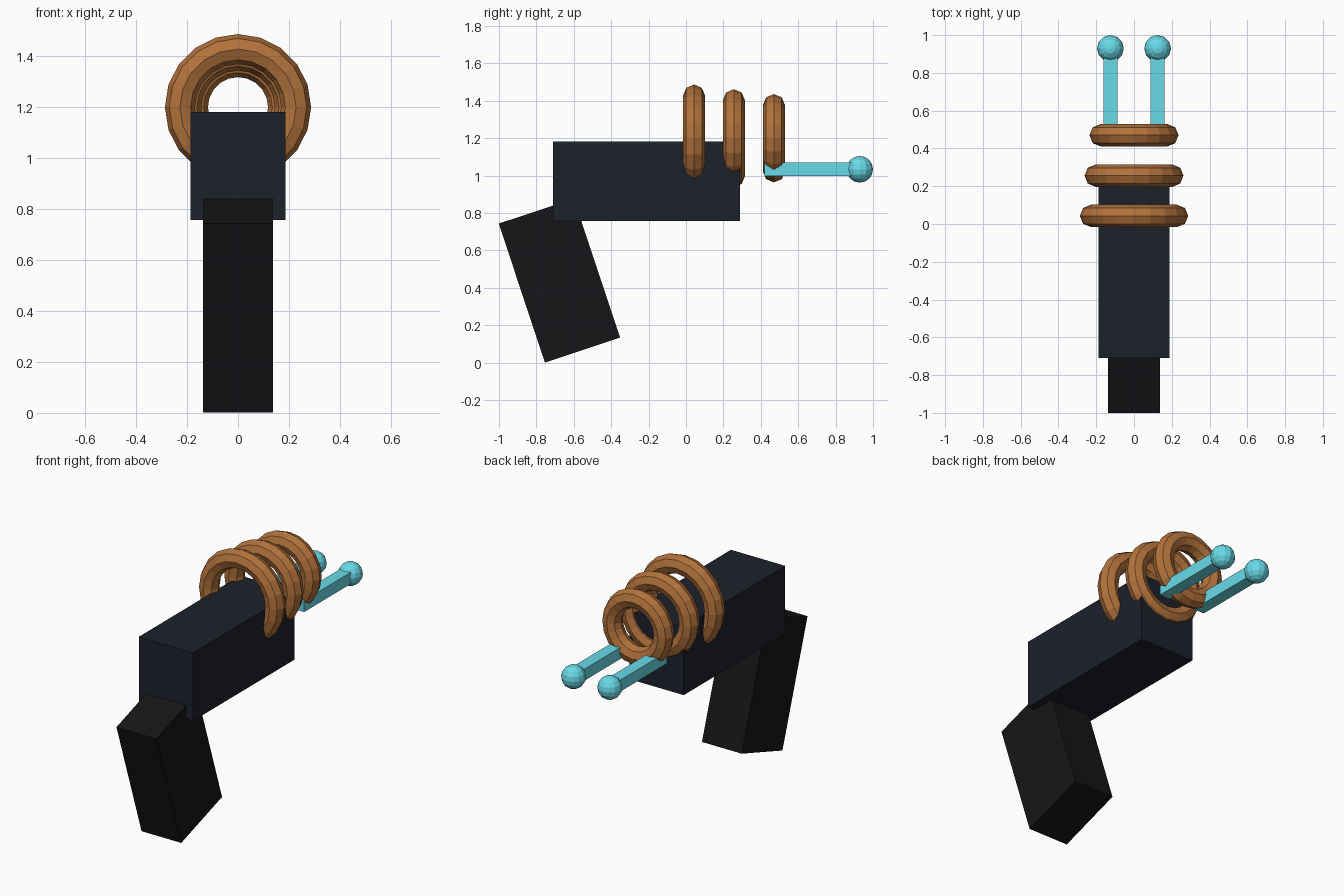
import bpy
from math import pi, radians

if "Cube" in bpy.data.objects:
    bpy.data.objects.remove(bpy.data.objects["Cube"])


def material(name, r, g, b):
    mat = bpy.data.materials.new(name)
    mat.diffuse_color = (r, g, b, 1)
    mat.use_nodes = True
    mat.node_tree.nodes["Principled BSDF"].inputs["Base Color"].default_value = mat.diffuse_color
    return mat


COPPER = material("copper", 0.45, 0.17, 0.045)
NAVY = material("dark_navy", 0.012, 0.015, 0.023)
BLACK = material("black", 0.008, 0.008, 0.009)
CYAN = material("cyan", 0.14, 0.70, 0.80)


def finish(name, mat):
    obj = bpy.context.object
    obj.name = name
    obj.data.materials.append(mat)
    return obj


def box(name, centre, size, mat, tilt=0):
    bpy.ops.mesh.primitive_cube_add(size=1, location=centre, rotation=(tilt, 0, 0))
    bpy.context.object.scale = size
    return finish(name, mat)


# Main body block
box("body", (0, -0.21, 0.97), (0.374, 1.0, 0.424), NAVY)

# Grip, leaning backwards at the top
box("grip", (0, -0.677, 0.439), (0.274, 0.423, 0.783), BLACK, radians(18.4))

# Three coils, shrinking towards the muzzle
for i, (y, radius) in enumerate([(0.043, 0.228), (0.256, 0.203), (0.47, 0.177)]):
    bpy.ops.mesh.primitive_torus_add(
        location=(0, y, 1.2), rotation=(pi / 2, 0, 0),
        major_radius=radius, minor_radius=0.059,
        major_segments=20, minor_segments=8)
    finish(f"coil_{i + 1}", COPPER)

# Pair of prongs with ball tips
for side, x in (("left", -0.125), ("right", 0.125)):
    box(f"{side}_prong", (x, 0.67, 1.034), (0.074, 0.5, 0.072), CYAN)
    bpy.ops.mesh.primitive_uv_sphere_add(
        segments=12, ring_count=8, radius=0.071, location=(x, 0.929, 1.034))
    finish(f"{side}_prong_tip", CYAN)
